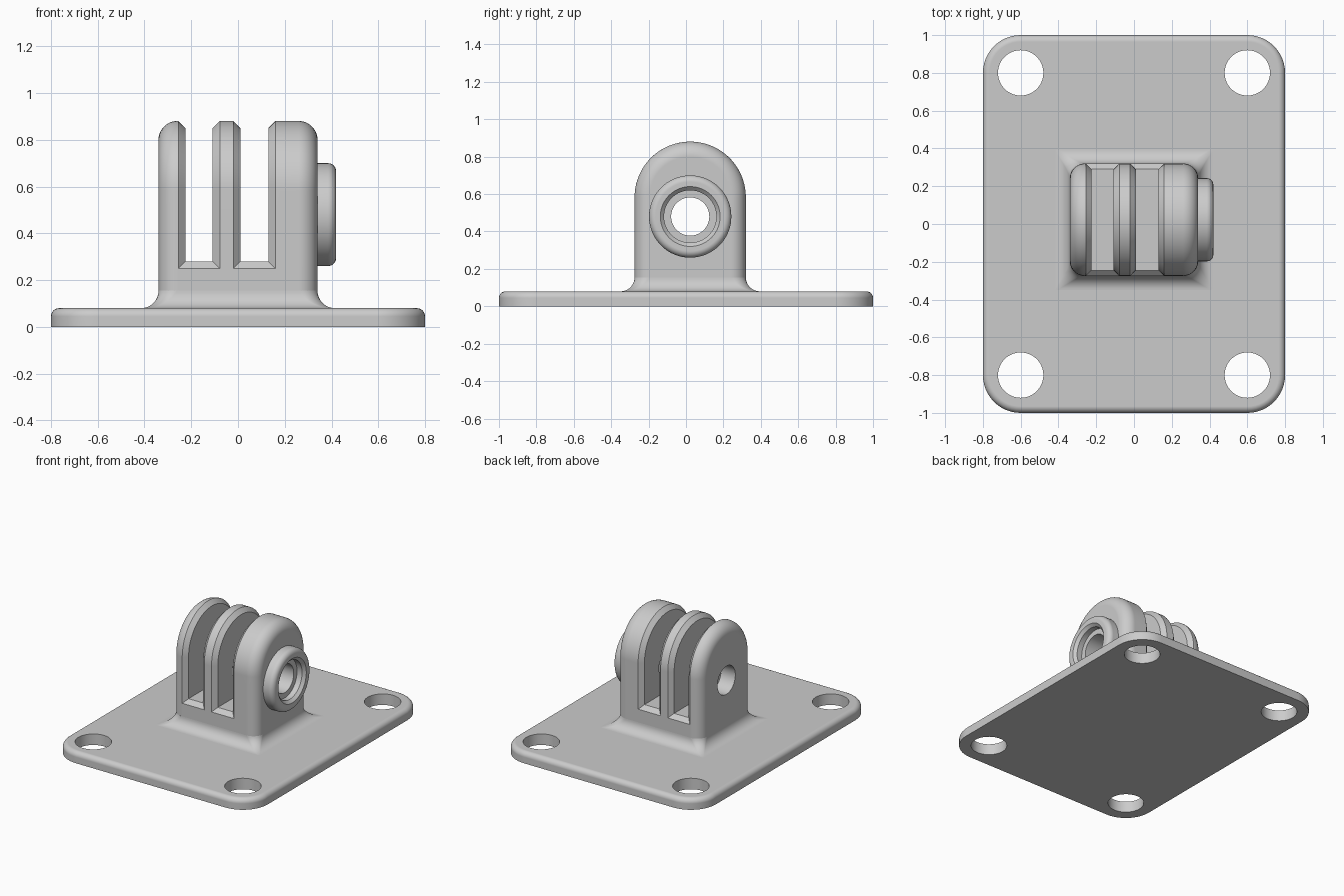
import bpy, bmesh
from math import sin, cos, pi, radians

if "Cube" in bpy.data.objects:
    bpy.data.objects.remove(bpy.data.objects["Cube"], do_unlink=True)

grey = bpy.data.materials.new("grey_plastic")
colour = (0.6, 0.6, 0.6, 1)
grey.use_nodes = True
grey.diffuse_color = colour
grey.node_tree.nodes["Principled BSDF"].inputs["Base Color"].default_value = colour

CY = 0.0225         # mount centre in y
R = 0.2975          # half width of the mount
ARCH_Z = 0.583      # centre of the rounded fin tops
BORE_Z = 0.48
BORE_R = 0.102
PLATE_Z = 0.08
FLOOR_Z = 0.28
CH = 0.03           # chamfer along the slots


def loft(name, loops, closed=False):
    """Skin equal-length loops; cap the ends or join them into a ring."""
    bm = bmesh.new()
    rings = [[bm.verts.new(p) for p in loop] for loop in loops]
    pairs = list(zip(rings, rings[1:]))
    if closed:
        pairs.append((rings[-1], rings[0]))
    for a, b in pairs:
        for i in range(len(a)):
            j = (i + 1) % len(a)
            bm.faces.new((a[i], a[j], b[j], b[i]))
    if not closed:
        bm.faces.new(rings[0])
        bm.faces.new(rings[-1])
    bmesh.ops.remove_doubles(bm, verts=bm.verts, dist=1e-5)
    bmesh.ops.recalc_face_normals(bm, faces=bm.faces)
    mesh = bpy.data.meshes.new(name)
    bm.to_mesh(mesh)
    bm.free()
    mesh.materials.append(grey)
    obj = bpy.data.objects.new(name, mesh)
    bpy.context.collection.objects.link(obj)
    return obj


def circle_x(x, r, n=64):
    return [(x, CY + r * cos(2 * pi * k / n), BORE_Z + r * sin(2 * pi * k / n)) for k in range(n)]


def circle_z(cx, cy, z, r, n=64):
    return [(cx + r * cos(2 * pi * k / n), cy + r * sin(2 * pi * k / n), z) for k in range(n)]


def rounded_rect(hx, hy, r, z, cy=0.0, n=12):
    pts = []
    for q, (sx, sy) in enumerate([(1, 1), (-1, 1), (-1, -1), (1, -1)]):
        for k in range(n + 1):
            a = (q + k / n) * pi / 2
            pts.append((sx * (hx - r) + r * cos(a), cy + sy * (hy - r) + r * sin(a), z))
    return pts


def arch(x, inset, mitred, n=40):
    """Fin outline; a mitred inset fades out at the slot floor."""
    r = R - inset
    foot = R if mitred else r
    step = FLOOR_Z - CH + (inset if mitred else 0)
    left = [(-foot, 0.04), (-foot, FLOOR_Z - CH), (-r, step)]
    arc = [(-r * cos(pi * k / n), ARCH_Z + r * sin(pi * k / n)) for k in range(n + 1)]
    right = [(-y, z) for y, z in reversed(left)]
    return [(x, CY + y, z) for y, z in left + arc + right]


def slot_side(x, direction):
    """Chamfered fin side facing a slot, from the body outwards."""
    return [arch(x - direction * CH, 0, True), arch(x, CH, True)]


def round_side(x, direction, r=0.08, n=10):
    """Rounded outer fin side, from the body outwards."""
    return [arch(x - direction * r * (1 - sin(t)), r * (1 - cos(t)), False)
            for t in [k / n * pi / 2 for k in range(n + 1)]]


def cut(obj, cutters):
    for c in cutters:
        c.hide_render = True
        mod = obj.modifiers.new("cut", "BOOLEAN")
        mod.operation = "DIFFERENCE"
        mod.solver = "EXACT"
        mod.object = c
    deps = bpy.context.evaluated_depsgraph_get()
    mesh = bpy.data.meshes.new_from_object(obj.evaluated_get(deps))
    obj.modifiers.clear()
    obj.data = mesh
    for c in cutters:
        bpy.data.objects.remove(c, do_unlink=True)


def finish(obj):
    obj.data.shade_smooth()
    obj.data.set_sharp_from_angle(angle=radians(35))
    mod = obj.modifiers.new("even_shading", "WEIGHTED_NORMAL")
    mod.keep_sharp = True


parts = []

# Base plate with a softened top edge and four screw holes
edge = 0.035
loops = [rounded_rect(0.8, 1, 0.2, 0)]
for k in range(9):
    t = k / 8 * pi / 2
    e = edge * (1 - cos(t))
    loops.append(rounded_rect(0.8 - e, 1 - e, 0.2 - e, PLATE_Z - edge + edge * sin(t)))
plate = loft("base_plate", loops)
cut(plate, [loft("screw_cutter", [circle_z(x, y, z, 0.12) for z in (-0.1, 0.2)])
            for x in (-0.6, 0.6) for y in (-0.8, 0.8)])
parts.append(plate)

# Flared foot blending the mount into the plate
flare = 0.075
loops = []
for k in range(13):
    t = k / 12 * pi / 2
    e = flare * (1 - cos(t))
    loops.append(rounded_rect(0.34 + e, R + e, 0.08 - 0.07 * k / 12,
                              PLATE_Z + flare * (1 - sin(t)), CY))
parts.append(loft("flared_foot", loops))

# Three fins with a bore through them
fins = [
    loft("right_fin", round_side(-0.34, -1)[::-1] + slot_side(-0.225, 1)),
    loft("middle_fin", slot_side(-0.108, -1)[::-1] + slot_side(0.01, 1)),
    loft("left_fin", slot_side(0.13, -1)[::-1] + round_side(0.34, 1)),
]
for fin in fins:
    cut(fin, [loft("bore_cutter", [circle_x(x, BORE_R) for x in (-0.6, 0.6)])])
parts += fins

# Slot floors with chamfered front and back edges
half = [(-R, 0.04), (-R, FLOOR_Z - CH), (-R + CH, FLOOR_Z)]
section = half + [(-y, z) for y, z in reversed(half)]
for name, x0, x1 in (("right_slot_floor", -0.225, -0.108), ("left_slot_floor", 0.01, 0.13)):
    parts.append(loft(name, [[(x, CY + y, z) for y, z in section] for x in (x0, x1)]))

# Round boss with a stepped recess
profile = [(0.335, BORE_R), (0.335, 0.22)]
for k in range(9):
    t = k / 8 * pi / 2
    profile.append((0.385 + 0.035 * sin(t), 0.185 + 0.035 * cos(t)))
profile += [(0.42, 0.16), (0.4, 0.14), (0.36, 0.14), (0.36, BORE_R)]
parts.append(loft("bolt_boss", [circle_x(x, r) for x, r in profile], closed=True))

for part in parts:
    finish(part)
